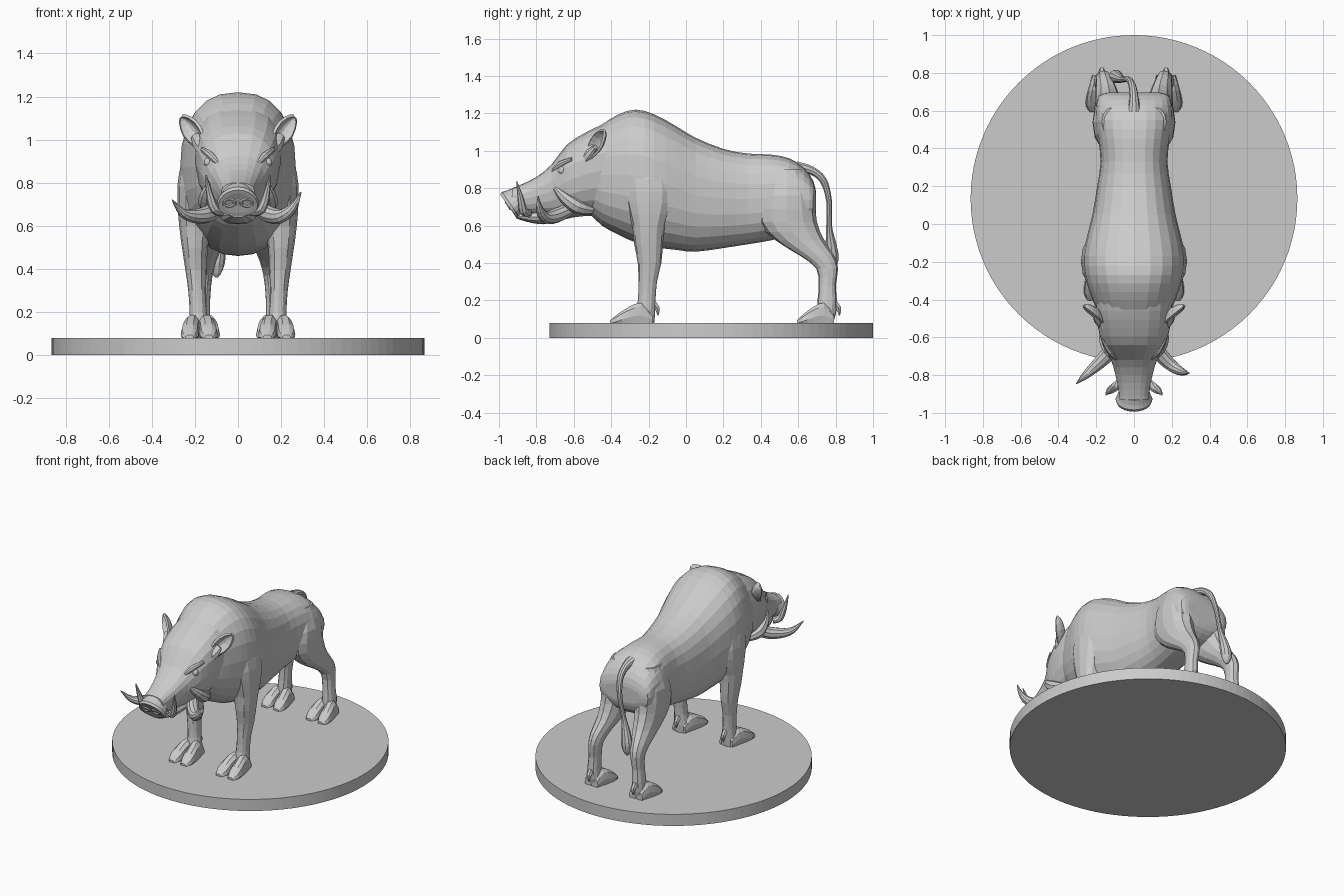
import bpy, bmesh
from math import sin, cos, pi, copysign
from mathutils import Vector as V


def smooth(pts, k):
    """Catmull-Rom refinement of a list of number tuples."""
    out = []
    for i in range(len(pts) - 1):
        a, b = pts[max(i - 1, 0)], pts[i]
        c, d = pts[i + 1], pts[min(i + 2, len(pts) - 1)]
        for j in range(k):
            t = j / k
            out.append(tuple(0.5 * (2 * q + (r - p) * t + (2 * p - 5 * q + 4 * r - w) * t * t
                                    + (3 * q - p - 3 * r + w) * t ** 3)
                             for p, q, r, w in zip(a, b, c, d)))
    return out + [pts[-1]]


def skin(name, rings, s=1, cap=True, closed=True):
    """Bridge rows of points into a flat-shaded mesh; s=-1 mirrors in x."""
    bm = bmesh.new()
    rows = [[bm.verts.new((p[0] * s, p[1], p[2])) for p in r] for r in rings]
    n = len(rows[0])
    for a, b in zip(rows, rows[1:]):
        for i in range(n if closed else n - 1):
            j = (i + 1) % n
            bm.faces.new((a[i], a[j], b[j], b[i]))
    if cap:
        bm.faces.new(rows[0])
        bm.faces.new(rows[-1])
    bmesh.ops.recalc_face_normals(bm, faces=bm.faces)
    me = bpy.data.meshes.new(name)
    bm.to_mesh(me)
    bm.free()
    ob = bpy.data.objects.new(name, me)
    bpy.context.collection.objects.link(ob)
    return ob


def oval(n, e):
    for i in range(n):
        c, s = cos(2 * pi * i / n), sin(2 * pi * i / n)
        yield copysign(abs(c) ** (2 / e), c), copysign(abs(s) ** (2 / e), s)


def loft_y(name, secs, n=20, e=2.4, taper=0.0, k=2, s=1, floor=None):
    """Sections (y, top, bottom, half width, x centre)."""
    rings = []
    for y, t, b, w, x in smooth(secs, k):
        ring = [(x + w * c * (1 + taper * v), y, (t + b) / 2 + (t - b) / 2 * v) for c, v in oval(n, e)]
        rings.append([(p[0], p[1], max(p[2], floor)) if floor else p for p in ring])
    return skin(name, rings, s)


def loft_z(name, secs, s, n=12):
    """Sections (z, x, y, rx, ry)."""
    return skin(name, [[(x + rx * c, y + ry * v, z) for c, v in oval(n, 2.2)]
                       for z, x, y, rx, ry in smooth(secs, 2)], s)


def tube(name, pts, ref, s=1, n=10, k=3):
    """Sections (x, y, z, r1, r2) swept along their path."""
    pts = smooth(pts, k)
    rings = []
    for i, p in enumerate(pts):
        t = V(pts[min(i + 1, len(pts) - 1)][:3]) - V(pts[max(i - 1, 0)][:3])
        u = V(ref).cross(t).normalized()
        w = t.cross(u).normalized()
        rings.append([V(p[:3]) + w * p[3] * c + u * p[4] * v for c, v in oval(n, 2)])
    return skin(name, rings, s)


# Round base
bpy.ops.mesh.primitive_cylinder_add(vertices=96, radius=0.865, depth=0.08, location=(0, 0.135, 0.04))
bpy.context.object.name = "base"

# Body with high shoulders
loft_y("body", [(-.52, 1.08, .67, .16, 0), (-.45, 1.14, .60, .20, 0), (-.36, 1.195, .55, .235, 0),
                (-.27, 1.22, .51, .262, 0), (-.17, 1.195, .485, .27, 0), (-.05, 1.13, .47, .245, 0),
                (.05, 1.07, .46, .22, 0), (.2, 1.01, .48, .195, 0), (.33, .985, .50, .177, 0),
                (.45, .98, .52, .19, 0), (.55, .96, .545, .205, 0), (.63, .91, .575, .2, 0),
                (.68, .84, .62, .185, 0), (.695, .78, .67, .14, 0)], n=24)

# Head and lower jaw
loft_y("head", [(-.93, .80, .68, .078, 0), (-.88, .82, .66, .082, 0), (-.80, .86, .655, .098, 0),
                (-.72, .925, .645, .122, 0), (-.64, 1.03, .64, .165, 0), (-.55, 1.09, .65, .19, 0),
                (-.46, 1.135, .65, .20, 0), (-.36, 1.17, .62, .2, 0)], taper=.1)
loft_y("lower_jaw", [(-.91, .665, .64, .035, 0), (-.85, .675, .62, .06, 0), (-.76, .69, .607, .08, 0),
                     (-.66, .71, .63, .1, 0), (-.56, .74, .655, .11, 0)], n=12)

# Snout disc, tilted forward and down
c, nrm = V((0, -.945, .71)), V((0, -.82, -.57))
disc = [(-.06, .08, .066), (-.03, .088, .072), (-.008, .096, .08), (.008, .09, .074), (.008, .07, .056),
        (.004, .03, .02)]
upv = V((0, -.57, .82))
skin("snout_disc", [[c + nrm * d + V((1, 0, 0)) * a * w * (1 - .18 * v) + upv * b * v
                     for w, v in oval(20, 2.2)] for d, a, b in disc])

front = [(1.0, .16, -.2, .05, .07), (.85, .185, -.2, .088, .13), (.72, .198, -.195, .083, .125),
         (.6, .2, -.2, .073, .088), (.5, .2, -.2, .06, .077), (.4, .195, -.195, .05, .063),
         (.3, .19, -.205, .041, .05), (.2, .185, -.21, .04, .047), (.13, .18, -.22, .05, .055),
         (.08, .18, -.225, .055, .055)]
rear = [(.9, .1, .54, .07, .08), (.76, .12, .54, .097, .14), (.62, .13, .545, .085, .155),
        (.52, .137, .61, .07, .13), (.44, .152, .70, .053, .092), (.37, .16, .755, .042, .058),
        (.28, .165, .755, .037, .046), (.2, .17, .755, .04, .052), (.13, .17, .75, .045, .052),
        (.08, .17, .735, .045, .05)]

for s, side in ((1, "right"), (-1, "left")):
    # Legs and cloven feet
    loft_z("front_leg_" + side, front, s)
    loft_z("rear_leg_" + side, rear, s)
    for part, y0, x0, f in (("front", -.18, .18, 1), ("rear", .79, .17, .87)):
        for o, toe in ((-1, "inner"), (1, "outer")):
            loft_y(f"{part}_{toe}_toe_{side}",
                   [(y0, .13, .06, .025, x0 + o * .025), (y0 - .06 * f, .19, .05, .036, x0 + o * .03),
                    (y0 - .13 * f, .165, .05, .041, x0 + o * .041),
                    (y0 - .19 * f, .125, .05, .04, x0 + o * .045),
                    (y0 - .225 * f, .095, .06, .02, x0 + o * .045)], n=10, s=s, floor=.078)
        # Dew claws
        tube(f"{part}_dew_claw_{side}", [(x0, y0 - .01, .2, .02, .02), (x0, y0 + .025, .16, .016, .016),
                                         (x0, y0 + .03, .12, .004, .004)], (1, 0, 0), s, 6, 2)

    # Large tusks (slightly uneven) and small upper tusks
    tip = (.292, -.79, .757, .003, .003) if s > 0 else (.305, -.845, .72, .003, .003)
    mid = (.255, -.782, .685, .021, .021) if s > 0 else (.255, -.80, .66, .021, .021)
    tube("large_tusk_" + side, [(.09, -.62, .69, .035, .035), (.14, -.69, .655, .04, .04),
                                (.2, -.75, .645, .033, .033), mid, tip], (-.7, -.7, .3), s)
    tube("small_tusk_" + side, [(.075, -.84, .665, .022, .022), (.11, -.87, .68, .024, .022),
                                (.133, -.885, .75, .016, .016), (.148, -.905, .835, .003, .003)],
         (0, 1, 0), s, 8)

    # Jowl fold behind the mouth
    tube("jowl_" + side, [(.125, -.70, .80, .012, .012), (.145, -.65, .75, .03, .03),
                          (.145, -.58, .70, .038, .038), (.12, -.5, .68, .02, .02)], (1, 0, 0), s, 8)

    # Brow and eye
    tube("brow_" + side, [(.085, -.72, .88, .008, .008), (.125, -.675, .925, .018, .018),
                          (.165, -.61, .955, .01, .01)], (0, 0, 1), s, 8)
    bpy.ops.mesh.primitive_uv_sphere_add(segments=12, ring_count=8, radius=.022,
                                         location=(.137 * s, -.662, .895))
    bpy.context.object.name = "eye_" + side

    # Nostril rim
    bpy.ops.mesh.primitive_torus_add(major_radius=.026, minor_radius=.008, major_segments=14,
                                     minor_segments=6, location=c + nrm * .006 + V((.04 * s, 0, 0)),
                                     rotation=(2.178, 0, 0))
    bpy.context.object.name = "nostril_" + side
    bpy.context.object.scale = (1, .8, 1)

    # Cupped ear
    base, d = V((.165, -.53, .97)), V((.1, .09, .135))
    face = V((.6, -.75, .1)).normalized()
    face = (face - d * face.dot(d) / d.dot(d)).normalized()
    across = d.cross(face).normalized()
    rows = []
    for u, w in ((0, .026), (.2, .037), (.4, .046), (.6, .047), (.8, .036), (.93, .022), (1, .007)):
        rows.append([base + d * u + across * w * v - face * w * .8 * (1 - v * v)
                     for v in (-1, -.6, -.2, .2, .6, 1)])
    ear = skin("ear_" + side, rows, s, cap=False, closed=False)
    thick = ear.modifiers.new("thickness", 'SOLIDIFY')
    thick.thickness, thick.offset = .014, 0
    tube("ear_root_" + side, [(.13, -.54, .94, .05, .04), (.172, -.51, .985, .042, .03),
                              (.2, -.485, 1.02, .02, .012)], (1, 0, 0), s, 8)

# Tail with tuft
tube("tail", [(0, .59, .91, .035, .035), (0, .67, .895, .024, .024), (-.01, .735, .84, .02, .02),
              (-.03, .765, .73, .016, .016), (-.06, .765, .6, .016, .016), (-.085, .775, .5, .03, .03),
              (-.097, .782, .43, .036, .036), (-.1, .782, .38, .022, .022), (-.1, .78, .36, .006, .006)],
     (1, 0, 0))
